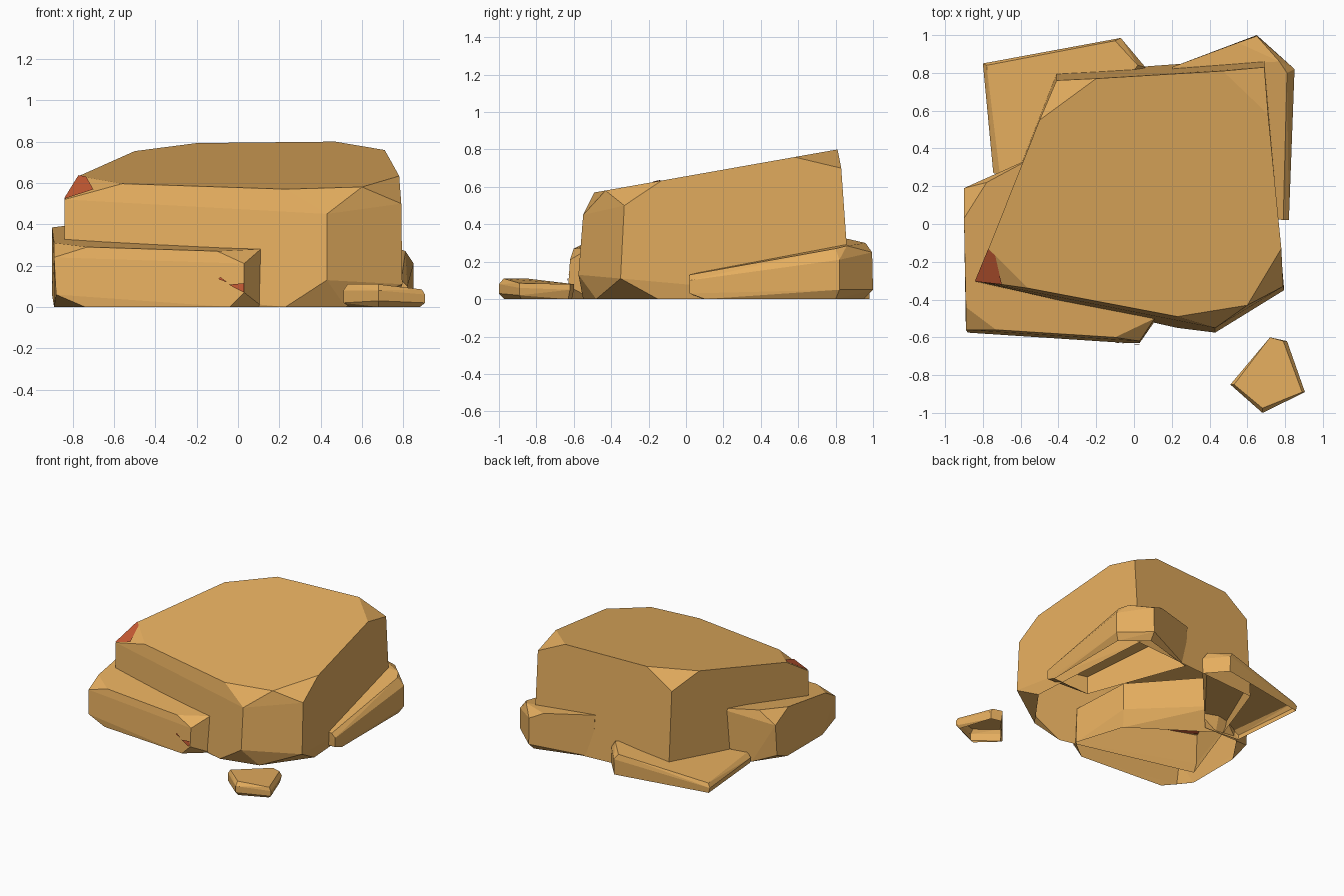
import bpy, bmesh, math


def material(name, rgb):
    m = bpy.data.materials.new(name)
    m.diffuse_color = (*rgb, 1)
    return m


SAND = material("sandstone", (0.78, 0.42, 0.113))
RED = material("rust_red", (0.58, 0.105, 0.035))


def finish(name, bm, mat):
    me = bpy.data.meshes.new(name)
    bm.to_mesh(me)
    bm.free()
    me.materials.append(mat)
    ob = bpy.data.objects.new(name, me)
    bpy.context.collection.objects.link(ob)
    return ob


def rock(name, corners):
    """Faceted convex boulder, left open where it sits on the ground."""
    bm = bmesh.new()
    for c in corners:
        bm.verts.new(c)
    res = bmesh.ops.convex_hull(bm, input=bm.verts[:])
    junk = {v for v in res["geom_interior"] + res["geom_unused"]
            if isinstance(v, bmesh.types.BMVert)}
    bmesh.ops.delete(bm, geom=list(junk), context='VERTS')
    bmesh.ops.recalc_face_normals(bm, faces=bm.faces[:])
    base = [f for f in bm.faces if all(v.co.z < 0.001 for v in f.verts)]
    bmesh.ops.delete(bm, geom=base, context='FACES')
    bmesh.ops.dissolve_limit(bm, angle_limit=math.radians(4),
                             verts=bm.verts[:], edges=bm.edges[:])
    return finish(name, bm, SAND)


def patch(name, corners):
    """Single flat red face."""
    bm = bmesh.new()
    bm.faces.new([bm.verts.new(c) for c in corners])
    return finish(name, bm, RED)


def top(x, y):
    """Point on the sloping top of the main boulder."""
    return (x, y, 0.57 + (y + 0.49) * 0.177)


# main boulder: sloping top outline, then corner and ground points
top_outline = [(-0.77, -0.13), (-0.5, 0.55), (-0.2, 0.77), (0.47, 0.81),
               (0.71, 0.58), (0.78, -0.13), (0.6, -0.43), (0.23, -0.49),
               (-0.56, -0.34)]
rock("main_boulder", [top(x, y) for x, y in top_outline] + [
    (-0.84, -0.30, 0.52), (-0.84, -0.31, 0.10), (-0.80, -0.29, 0),
    (-0.41, 0.76, 0.65), (-0.41, 0.80, 0), (0.69, 0.83, 0.70),
    (0.69, 0.88, 0), (0.79, -0.33, 0.50), (0.795, -0.35, 0.11),
    (0.76, -0.15, 0), (0.43, -0.55, 0.45), (0.43, -0.575, 0.13),
    (0.23, -0.55, 0), (0.52, -0.48, 0)])

# front left boulder, its hidden back side leaning under
rock("front_left_boulder", [
    (-0.90, 0.19, 0.30), (-0.90, 0.03, 0.385), (-0.78, 0.22, 0.40),
    (-0.89, -0.44, 0.31), (-0.73, -0.56, 0.29), (-0.89, -0.56, 0.24),
    (-0.10, -0.60, 0.27), (0.11, -0.50, 0.28), (0.03, -0.62, 0.21),
    (0.03, -0.63, 0.07), (0.12, -0.50, 0.0), (-0.04, -0.63, 0),
    (-0.74, -0.58, 0), (-0.88, -0.575, 0.06), (-0.89, -0.40, 0),
    (-0.90, 0.17, 0.06), (-0.89, 0.03, 0), (-0.74, 0.25, 0),
    (-0.52, 0.36, 0.40), (-0.50, 0.36, 0.15), (-0.55, 0.25, 0),
    (0.03, -0.08, 0.33), (0.03, -0.08, 0.12), (0.0, -0.12, 0)])

# low slab behind on the left
rock("back_left_slab", [
    (-0.80, 0.85, 0.04), (-0.78, 0.84, 0.07), (-0.79, 0.85, 0),
    (-0.10, 0.97, 0.16), (-0.07, 0.985, 0.12), (-0.07, 0.98, 0),
    (0.02, 0.84, 0.18), (0.06, 0.83, 0.12), (0.06, 0.83, 0),
    (-0.71, 0.26, 0.07), (-0.745, 0.27, 0.04), (-0.74, 0.27, 0),
    (-0.45, 0.25, 0.10), (-0.45, 0.25, 0)])

# long boulder behind on the right
rock("back_right_boulder", [
    (0.82, 0.02, 0.10), (0.79, 0.02, 0.13), (0.82, 0.02, 0.03),
    (0.82, 0.10, 0), (0.85, 0.82, 0.21), (0.81, 0.80, 0.27),
    (0.77, 0.86, 0.285), (0.65, 0.995, 0.25), (0.55, 0.96, 0.30),
    (0.65, 1.0, 0.05), (0.85, 0.82, 0.05), (0.82, 0.80, 0),
    (0.64, 0.95, 0), (0.20, 0.83, 0.33), (0.22, 0.83, 0),
    (0.50, 0.08, 0.14), (0.50, 0.08, 0)])

# loose pebble in front
rock("pebble", [
    (0.51, -0.85, 0.08), (0.53, -0.85, 0.11), (0.51, -0.85, 0.02),
    (0.54, -0.84, 0), (0.68, -0.975, 0.11), (0.68, -1.0, 0.08),
    (0.68, -1.0, 0.03), (0.68, -0.97, 0), (0.89, -0.89, 0.085),
    (0.905, -0.89, 0.06), (0.905, -0.89, 0.02), (0.88, -0.88, 0),
    (0.72, -0.60, 0.08), (0.72, -0.60, 0.05), (0.72, -0.61, 0),
    (0.79, -0.62, 0.08), (0.81, -0.62, 0.05), (0.80, -0.63, 0)])

# red stain on the front left corner facet of the main boulder
patch("red_corner", [(-0.843, -0.304, 0.523), (-0.70, -0.320, 0.569),
                     (-0.735, -0.167, 0.631), (-0.772, -0.132, 0.638)])
# red flecks low on the front left boulder
patch("red_fleck", [(-0.045, -0.634, 0.108), (0.028, -0.638, 0.07),
                    (0.028, -0.636, 0.115)])
patch("small_red_fleck", [(-0.095, -0.629, 0.135), (-0.05, -0.632, 0.118),
                          (-0.085, -0.628, 0.145)])
# red stain on the hollow underside of the front left boulder
patch("red_underside", [(x, y, 0.283 + 0.145 * (y + 0.56)) for x, y in
                        [(-0.84, -0.28), (-0.62, -0.36), (-0.56, -0.28),
                         (-0.76, -0.13)]])
